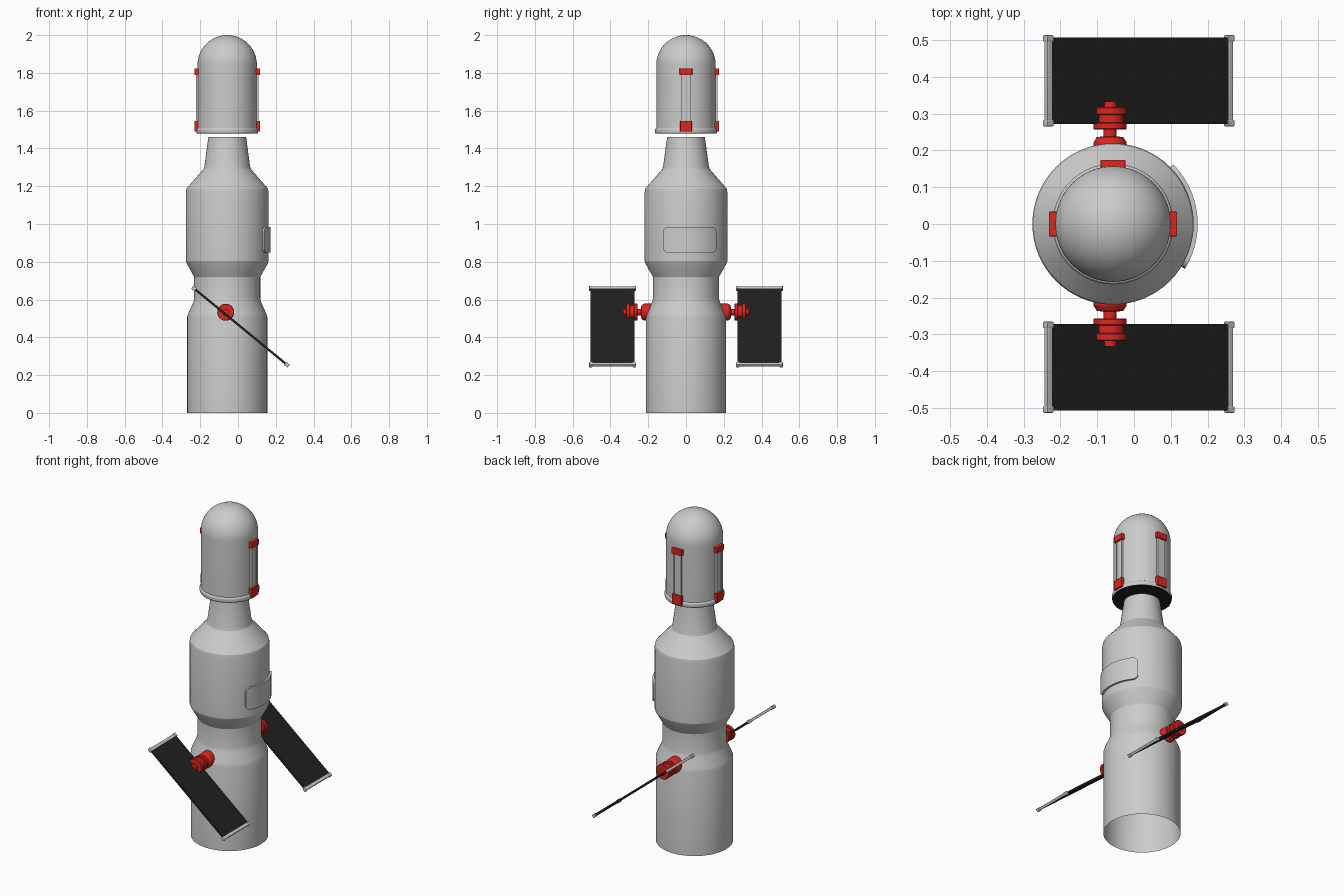
import bpy, bmesh, math
from mathutils import Matrix, Vector

if "Cube" in bpy.data.objects:
    bpy.data.objects.remove(bpy.data.objects["Cube"])

CX = -0.057  # body axis


def material(name, rgb):
    m = bpy.data.materials.new(name)
    m.diffuse_color = (*rgb, 1)
    m.use_nodes = True
    m.node_tree.nodes["Principled BSDF"].inputs["Base Color"].default_value = m.diffuse_color
    return m


RED = material("red", (0.72, 0.02, 0.015))
BLACK = material("black", (0.015, 0.015, 0.015))


def finish(name, bm, mat=None, matrix=None):
    if matrix:
        bm.transform(matrix)
    bmesh.ops.recalc_face_normals(bm, faces=bm.faces)
    me = bpy.data.meshes.new(name)
    bm.to_mesh(me)
    bm.free()
    ob = bpy.data.objects.new(name, me)
    bpy.context.collection.objects.link(ob)
    if mat:
        me.materials.append(mat)
    bpy.ops.object.select_all(action='DESELECT')
    ob.select_set(True)
    bpy.context.view_layer.objects.active = ob
    bpy.ops.object.shade_smooth_by_angle(angle=math.radians(20))
    return ob


def lathe(name, profile, mat=None, matrix=None, n=64, cap_start=True, cap_end=True):
    bm = bmesh.new()
    rings = [[bm.verts.new((r * math.cos(2 * math.pi * i / n), r * math.sin(2 * math.pi * i / n), z))
              for i in range(n)] for r, z in profile]
    for a, b in zip(rings, rings[1:]):
        for i in range(n):
            bm.faces.new((a[i], a[(i + 1) % n], b[(i + 1) % n], b[i]))
    if cap_start:
        bm.faces.new(rings[0])
    if cap_end:
        bm.faces.new(rings[-1])
    return finish(name, bm, mat, matrix)


def box(name, center, size, mat=None, matrix=Matrix(), bevel=0.0):
    bm = bmesh.new()
    bmesh.ops.create_cube(bm, size=1, matrix=Matrix.Translation(center) @ Matrix.Diagonal((*size, 1)))
    if bevel:
        bmesh.ops.bevel(bm, geom=bm.edges[:], offset=bevel, segments=2, affect='EDGES', profile=0.5)
    return finish(name, bm, mat, matrix)


axis = Matrix.Translation((CX, 0, 0))

# Main hull, open at the bottom
lathe("hull", [(0.212, 0), (0.212, 0.507), (0.207, 0.525), (0.18, 0.585), (0.175, 0.605), (0.175, 0.72),
               (0.214, 0.79), (0.219, 0.803), (0.219, 1.17), (0.215, 1.188), (0.126, 1.29), (0.121, 1.305),
               (0.1, 1.46)], matrix=axis, cap_start=False)

# Domed nose capsule with base flange and dark underside
R = 0.157
dome = [(0.162, 1.481), (0.164, 1.486), (0.164, 1.5), (0.16, 1.507), (R, 1.509)]
dome += [(R * math.cos(t), 1.843 + R * math.sin(t)) for t in [math.radians(a) for a in range(0, 90, 5)]]
dome += [(0.002, 2.0)]
lathe("nose_dome", dome, matrix=axis, cap_start=False)
lathe("nose_underside", [(0.162, 1.479), (0.162, 1.482)], BLACK, axis)

# Three guide strips with red clips around the nose
for side, ang in (("right", 0), ("back", 90), ("left", 180)):
    m = axis @ Matrix.Rotation(math.radians(ang), 4, 'Z')
    box(f"nose_strip_{side}", (0.157, 0, 1.665), (0.012, 0.046, 0.25), matrix=m)
    for s in (-1, 1):
        box(f"nose_rail_{side}", (0.158, s * 0.022, 1.665), (0.017, 0.005, 0.25), matrix=m)
    box(f"upper_clip_{side}", (0.163, 0, 1.807), (0.022, 0.067, 0.035), RED, m, 0.002)
    box(f"lower_clip_{side}", (0.163, 0, 1.518), (0.022, 0.062, 0.057), RED, m, 0.002)

# Curved rounded hatch on the hull's right side
bm = bmesh.new()
r_in, r_out, zc, hh, cr = 0.212, 0.230, 0.916, 0.068, 0.03
half = math.radians(38.3)
ca = cr / r_out
corner = [(half - ca + ca * math.sin(t), hh - cr + cr * math.cos(t))
          for t in [math.pi / 2 * i / 8 for i in range(9)]]
cols = [(-a, h) for a, h in reversed(corner)]
inner = half - ca
cols += [(-inner + 2 * inner * i / 20, hh) for i in range(1, 20)] + corner
loops = []
for a, h in cols:
    a += math.radians(6.3)
    loops.append([bm.verts.new((r * math.cos(a), r * math.sin(a), zc + s * h))
                  for r, s in ((r_in, -1), (r_out, -1), (r_out, 1), (r_in, 1))])
for p, q in zip(loops, loops[1:]):
    for i in range(4):
        bm.faces.new((p[i], p[(i + 1) % 4], q[(i + 1) % 4], q[i]))
bm.faces.new(loops[0])
bm.faces.new(loops[-1])
finish("hatch", bm, None, axis)

# Tilted panels with end bars, each on a stacked red joint
joint = [(0.045, 0.165), (0.045, 0.222), (0.036, 0.236), (0.018, 0.238), (0.018, 0.256), (0.042, 0.256),
         (0.045, 0.259), (0.045, 0.273), (0.042, 0.276), (0.037, 0.276), (0.037, 0.296), (0.042, 0.296),
         (0.045, 0.299), (0.045, 0.315), (0.042, 0.318), (0.018, 0.318), (0.018, 0.333)]
for side, s in (("front", -1), ("back", 1)):
    lathe(f"panel_joint_{side}", joint, RED,
          Matrix.Translation((-0.065, 0, 0.533)) @ Matrix.Rotation(-s * math.pi / 2, 4, 'X'), n=32)
    m = Matrix.Translation((0.013, s * 0.389, 0.457)) @ Matrix.Rotation(math.radians(39.4), 4, 'Y')
    box(f"panel_{side}", (0, 0, 0), (0.63, 0.234, 0.012), BLACK, m)
    for e in (-1, 1):
        box(f"panel_end_bar_{side}", (e * 0.318, 0, 0), (0.018, 0.236, 0.015), None, m, 0.003)
        for k in (-1, 1):
            box(f"panel_end_cap_{side}", (e * 0.318, k * 0.115, 0), (0.023, 0.018, 0.02), None, m, 0.003)
